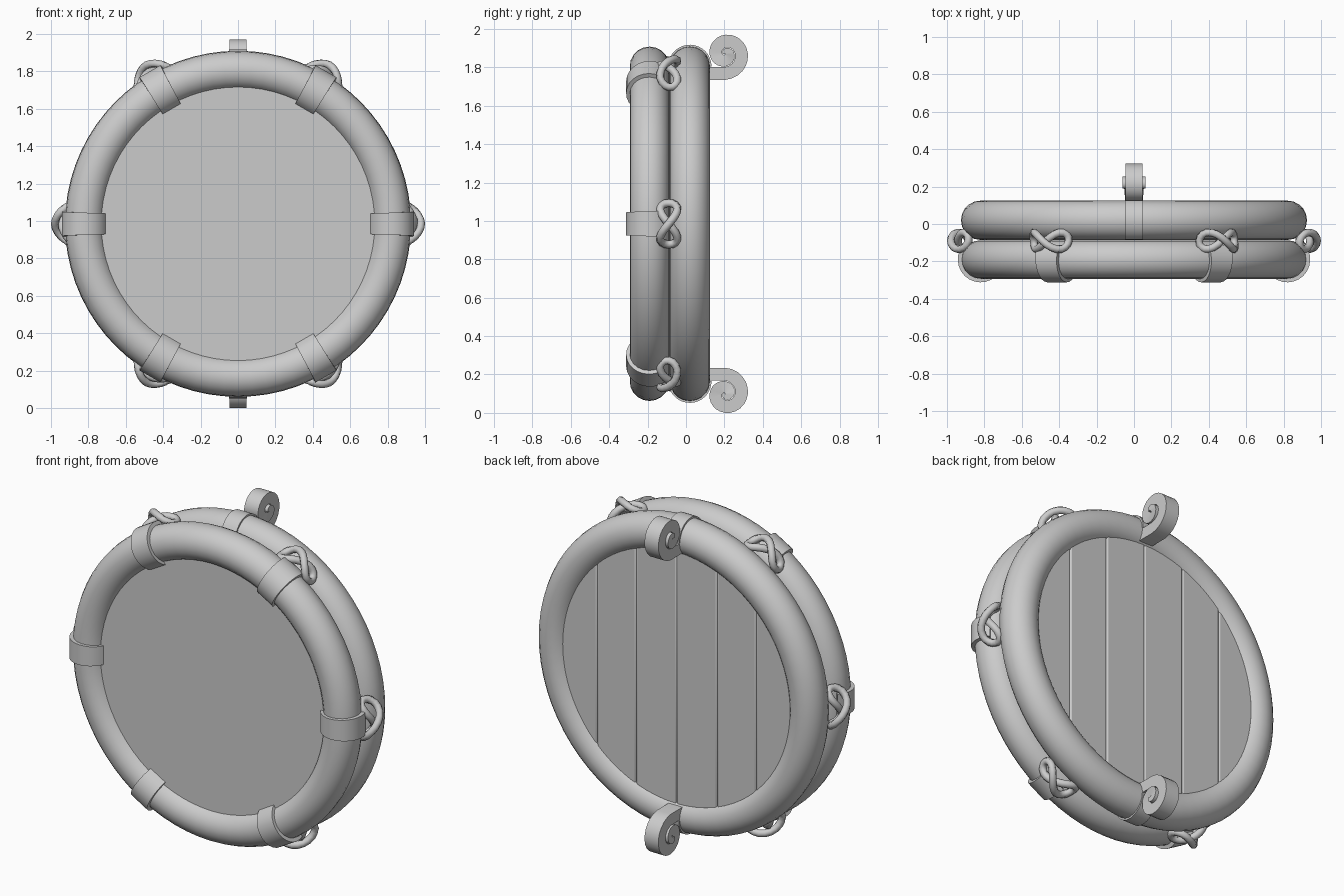
import bpy, bmesh
from math import sin, cos, pi, radians, sqrt
from mathutils import Vector

if "Cube" in bpy.data.objects:
    bpy.data.objects.remove(bpy.data.objects["Cube"])

CZ = 0.985            # height of the round centre
R = 0.82              # ring major radius
FRONT_Y, BACK_Y = -0.19, 0.02


def place(rad, w, y, phi):
    """radial / tangential / depth position at angle phi -> world"""
    return Vector((rad * cos(phi) - w * sin(phi), y, CZ + rad * sin(phi) + w * cos(phi)))


def finish(name, bm, angle=35):
    bmesh.ops.recalc_face_normals(bm, faces=bm.faces)
    me = bpy.data.meshes.new(name)
    bm.to_mesh(me)
    bm.free()
    ob = bpy.data.objects.new(name, me)
    bpy.context.collection.objects.link(ob)
    bpy.ops.object.select_all(action='DESELECT')
    ob.select_set(True)
    bpy.context.view_layer.objects.active = ob
    bpy.ops.object.shade_smooth_by_angle(angle=radians(angle))
    return ob


def loft(name, sections, closed=False, angle=35):
    """skin a list of equal-length point loops"""
    bm = bmesh.new()
    loops = [[bm.verts.new(p) for p in s] for s in sections]
    n = len(loops[0])
    for i in range(len(loops) if closed else len(loops) - 1):
        a, b = loops[i], loops[(i + 1) % len(loops)]
        for j in range(n):
            bm.faces.new((a[j], a[(j + 1) % n], b[(j + 1) % n], b[j]))
    if not closed:
        bm.faces.new(loops[0])
        bm.faces.new(loops[-1])
    return finish(name, bm, angle)


def ribbon(name, outer, inner, widths, phi):
    """strip with rectangular section; outer/inner are (radial, depth) points"""
    loft(name, [[place(o[0], -w, o[1], phi), place(o[0], w, o[1], phi),
                 place(i[0], w, i[1], phi), place(i[0], -w, i[1], phi)]
                for o, i, w in zip(outer, inner, widths)])


def arc(yc, r, a0, a1, n):
    angs = [radians(a0 + (a1 - a0) * k / n) for k in range(n + 1)]
    return [(R + r * cos(a), yc + r * sin(a)) for a in angs]


def ring(name, yc, r, seg=72, sides=20):
    loft(name, [[place(R + r * cos(2 * pi * j / sides), 0, yc + r * sin(2 * pi * j / sides),
                       2 * pi * i / seg) for j in range(sides)] for i in range(seg)],
         closed=True, angle=60)


def prism(name, pts, y0, y1):
    """extrude an x/z outline from y0 to y1"""
    return loft(name, [[Vector((x, y, CZ + z)) for x, z in pts] for y in (y0, y1)])


# Two padded rings
ring("front_ring", FRONT_Y, 0.103)
ring("back_ring", BACK_Y, 0.105)

# Front panel
prism("front_panel", [(0.8 * cos(2 * pi * k / 72), 0.8 * sin(2 * pi * k / 72))
                      for k in range(72)], -0.24, -0.17)

# Back planks, clipped to a circle
PR = 0.752
edges = [-PR, -0.52, -0.265, 0, 0.265, 0.52, PR]
for k in range(6):
    x0, x1 = edges[k], edges[k + 1]
    xs = [x0 + (x1 - x0) * t / 12 for t in range(13)]
    if k in (0, 5):   # even arc spacing towards the rounded end
        xs = [x0 + (x1 - x0) * (1 - cos(pi / 2 * t / 12)) for t in range(13)]
        if k == 5:
            xs = [x1 - (x1 - x0) * (1 - cos(pi / 2 * t / 12)) for t in range(12, -1, -1)]
    top = [(x, sqrt(max(0, PR * PR - x * x))) for x in xs]
    bottom = [(x, -z) for x, z in reversed(top) if z > 1e-4]
    plank = prism("back_plank_%d" % (k + 1), top + bottom, 0.0, 0.09)
    bev = plank.modifiers.new("bevel", 'BEVEL')
    bev.width, bev.segments = 0.01, 2
    bev.limit_method, bev.angle_limit = 'ANGLE', radians(40)

# Straps around the front ring with figure-eight knots
for k in range(6):
    phi = k * pi / 3
    n = 14
    ribbon("strap_%d" % (k + 1), arc(FRONT_Y, 0.122, 200, 400, n),
           arc(FRONT_Y, 0.098, 200, 400, n),
           [0.055 + 0.013 * j / n for j in range(n + 1)], phi)
    path = []
    for j in range(28):
        s = 2 * pi * j / 28
        path.append(Vector((0.885 + 0.075 * sin(s) ** 2 + 0.019 * sin(s),
                            0.108 * cos(s), -0.09 + 0.045 * sin(2 * s))))
    rings = []
    for j, p in enumerate(path):
        t = (path[(j + 1) % 28] - path[j - 1]).normalized()
        u = (Vector((1, 0, 0)) - t * t.x).normalized()
        v = t.cross(u)
        loop = [p + 0.021 * (u * cos(a * pi / 4) + v * sin(a * pi / 4)) for a in range(8)]
        rings.append([place(q.x, q.y, q.z, phi) for q in loop])
    loft("knot_%d" % (k + 1), rings, closed=True, angle=50)

# Scroll hooks at top and bottom, each with a band over the back ring
for label, phi in (("top", pi / 2), ("bottom", -pi / 2)):
    ribbon(label + "_band", arc(BACK_Y, 0.113, -65, 90, 14),
           arc(BACK_Y, 0.095, -65, 90, 14), [0.047] * 15, phi)
    outer, inner, widths = [(0.75, 0.08)], [(0.816, 0.08)], [0.045]
    for j in range(43):
        turn = j / 24
        a = 2 * pi * turn - pi / 2
        ro = 0.135 - 0.07 * turn
        ri = max(0.002, ro - 0.067)
        outer.append((0.885 + ro * sin(a), 0.205 + ro * cos(a)))
        inner.append((0.885 + ri * sin(a), 0.205 + ri * cos(a)))
        widths.append(0.045 + 0.017 * min(1, max(0, (turn - 0.75) / 0.5)))
    ribbon(label + "_scroll", outer, inner, widths, phi)
